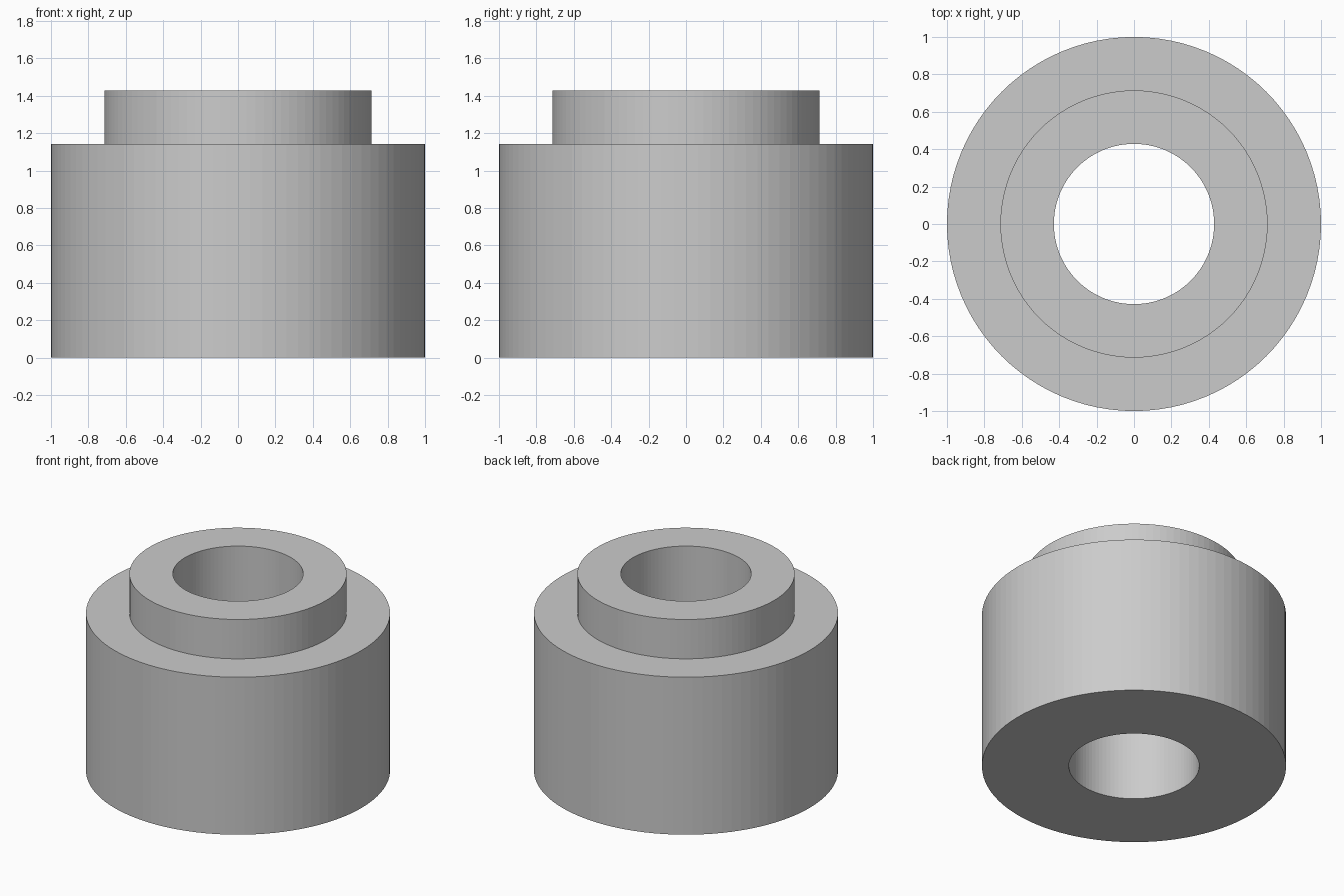
import bpy, bmesh
from math import cos, sin, tau

cube = bpy.data.objects.get("Cube")
if cube:
    bpy.data.objects.remove(cube, do_unlink=True)

SEGMENTS = 96
UNIT = 1 / 7

# Plain grey metal
grey = bpy.data.materials.new("grey_metal")
grey.use_nodes = True
colour = (0.6, 0.6, 0.6, 1)
grey.diffuse_color = colour
grey.node_tree.nodes["Principled BSDF"].inputs["Base Color"].default_value = colour


def revolve(name, profile):
    """Spin a closed (radius, height) profile around z into a faceted solid."""
    bm = bmesh.new()
    rings = [[bm.verts.new((r * cos(tau * i / SEGMENTS), r * sin(tau * i / SEGMENTS), z))
              for i in range(SEGMENTS)] for r, z in profile]
    for a, b in zip(rings, rings[1:] + rings[:1]):
        for i in range(SEGMENTS):
            j = (i + 1) % SEGMENTS
            bm.faces.new((a[i], a[j], b[j], b[i]))
    bmesh.ops.recalc_face_normals(bm, faces=bm.faces)
    mesh = bpy.data.meshes.new(name)
    bm.to_mesh(mesh)
    bm.free()
    mesh.materials.append(grey)
    obj = bpy.data.objects.new(name, mesh)
    bpy.context.collection.objects.link(obj)
    return obj


# Stepped bushing: wide body, narrower collar, through bore
outer, collar, bore = 7 * UNIT, 5 * UNIT, 3 * UNIT
step, top = 8 * UNIT, 10 * UNIT
revolve("stepped_bushing", [(bore, 0), (outer, 0), (outer, step),
                            (collar, step), (collar, top), (bore, top)])
